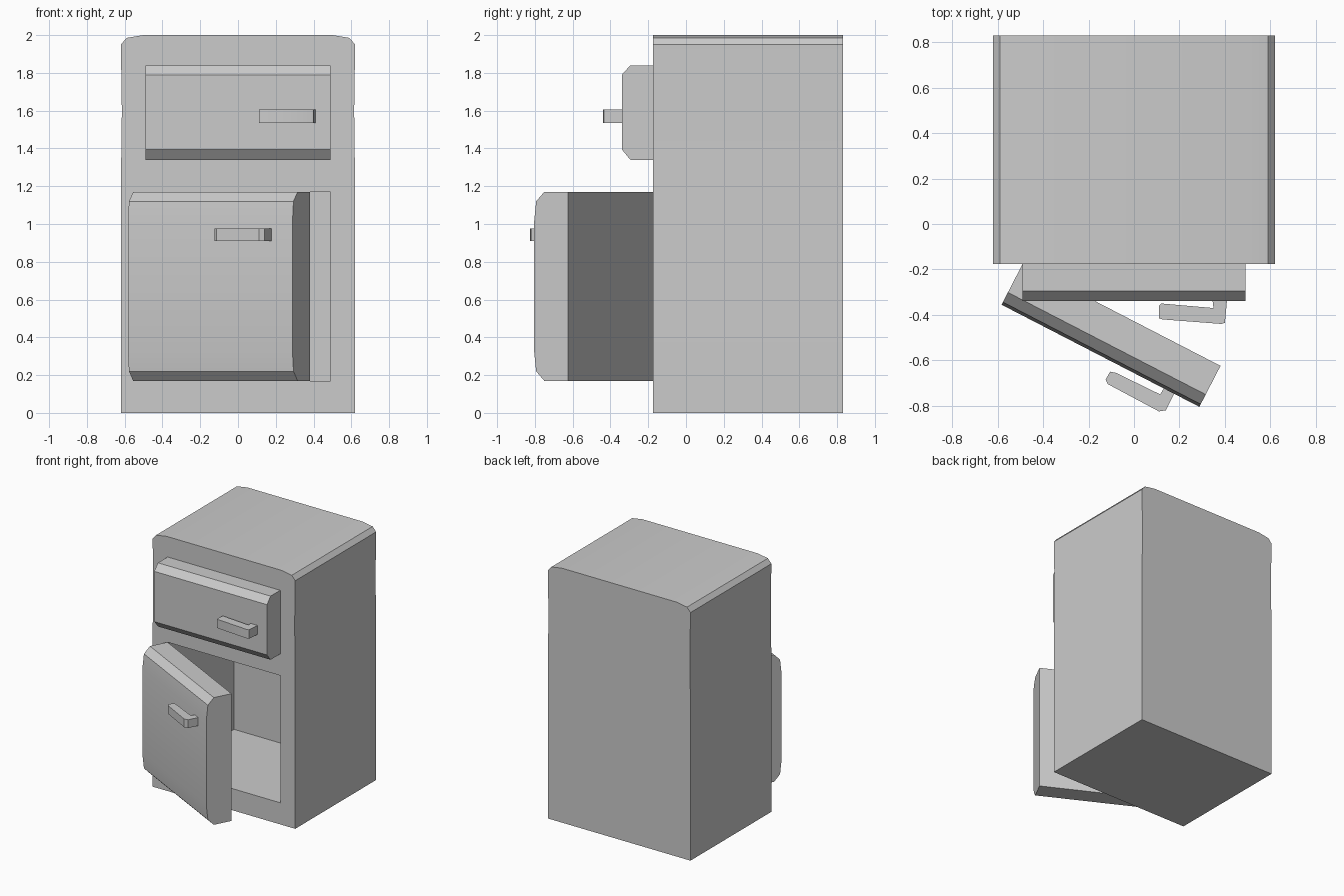
import bpy, bmesh, math
from mathutils import Matrix, Vector

default = bpy.data.objects.get("Cube")
if default:
    bpy.data.objects.remove(default, do_unlink=True)

# One plain grey enamel
grey = bpy.data.materials.new("grey_enamel")
grey.use_nodes = True
colour = (0.6, 0.6, 0.6, 1)
grey.diffuse_color = colour
grey.node_tree.nodes["Principled BSDF"].inputs["Base Color"].default_value = colour


def prism(name, profile, place, start, end, matrix=None):
    """Extrude a 2D profile from start to end; place(a, b, t) maps it to 3D."""
    bm = bmesh.new()
    face = bm.faces.new([bm.verts.new(place(a, b, start)) for a, b in profile])
    new = bmesh.ops.extrude_face_region(bm, geom=[face])["geom"]
    shift = Vector(place(0, 0, end)) - Vector(place(0, 0, start))
    bmesh.ops.translate(bm, vec=shift, verts=[g for g in new if isinstance(g, bmesh.types.BMVert)])
    bmesh.ops.recalc_face_normals(bm, faces=bm.faces)
    if matrix:
        bm.transform(matrix)
    mesh = bpy.data.meshes.new(name)
    bm.to_mesh(mesh)
    bm.free()
    mesh.materials.append(grey)
    obj = bpy.data.objects.new(name, mesh)
    bpy.context.collection.objects.link(obj)
    return obj


def activate(obj):
    bpy.ops.object.select_all(action="DESELECT")
    obj.select_set(True)
    bpy.context.view_layer.objects.active = obj


def along_y(a, b, t):
    return (a, t, b)


def along_x(a, b, t):
    return (t, a, b)


def along_z(a, b, t):
    return (a, b, t)


# Cabinet with a rounded top
half = [(0.62, 0), (0.62, 1.2), (0.615, 1.6), (0.62, 1.95), (0.59, 1.985), (0.5, 2)]
outline = half + [(-x, z) for x, z in reversed(half)]
cabinet = prism("cabinet", outline, along_y, -0.175, 0.83)

# Hollow compartment behind the open door
opening = [(-0.49, 0.17), (0.49, 0.17), (0.49, 1.17), (-0.49, 1.17)]
cutter = prism("compartment_cutter", opening, along_y, -0.4, 0.65)
cutter.hide_render = True
cut = cabinet.modifiers.new("compartment", "BOOLEAN")
cut.operation = "DIFFERENCE"
cut.solver = "EXACT"
cut.object = cutter
activate(cabinet)
bpy.ops.object.modifier_apply(modifier=cut.name)
bpy.data.objects.remove(cutter, do_unlink=True)

# Closed freezer door with bevelled top and bottom
freezer_profile = [(-0.175, 1.34), (-0.295, 1.34), (-0.34, 1.395),
                   (-0.34, 1.79), (-0.295, 1.84), (-0.175, 1.84)]
freezer_door = prism("freezer_door", freezer_profile, along_x, -0.49, 0.49)

# Main door, swung open about its hinge
swing = Matrix.Translation((-0.49, -0.175, 0)) @ Matrix.Rotation(math.radians(-27.3), 4, "Z")
lower = [(0, 0.17), (-0.142, 0.17), (-0.19, 0.22), (-0.203, 0.335)]
door_profile = lower + [(y, 1.34 - z) for y, z in reversed(lower)]
main_door = prism("main_door", door_profile, along_x, 0, 0.98, swing)

# Hooked handles
freezer_hook = [(0.41, -0.33), (0.345, -0.33), (0.35, -0.37), (0.12, -0.35), (0.11, -0.36),
                (0.11, -0.415), (0.125, -0.42), (0.385, -0.44), (0.4, -0.435)]
main_hook = [(0.18, -0.74), (0.14, -0.71), (0.115, -0.75), (-0.08, -0.655), (-0.105, -0.65),
             (-0.125, -0.685), (-0.115, -0.705), (0.11, -0.825), (0.14, -0.82)]
freezer_handle = prism("freezer_handle", freezer_hook, along_z, 1.535, 1.605)
main_handle = prism("main_handle", main_hook, along_z, 0.91, 0.975)

for obj in (cabinet, freezer_door, main_door, freezer_handle, main_handle):
    activate(obj)
    bpy.ops.object.shade_smooth_by_angle(angle=math.radians(30))
